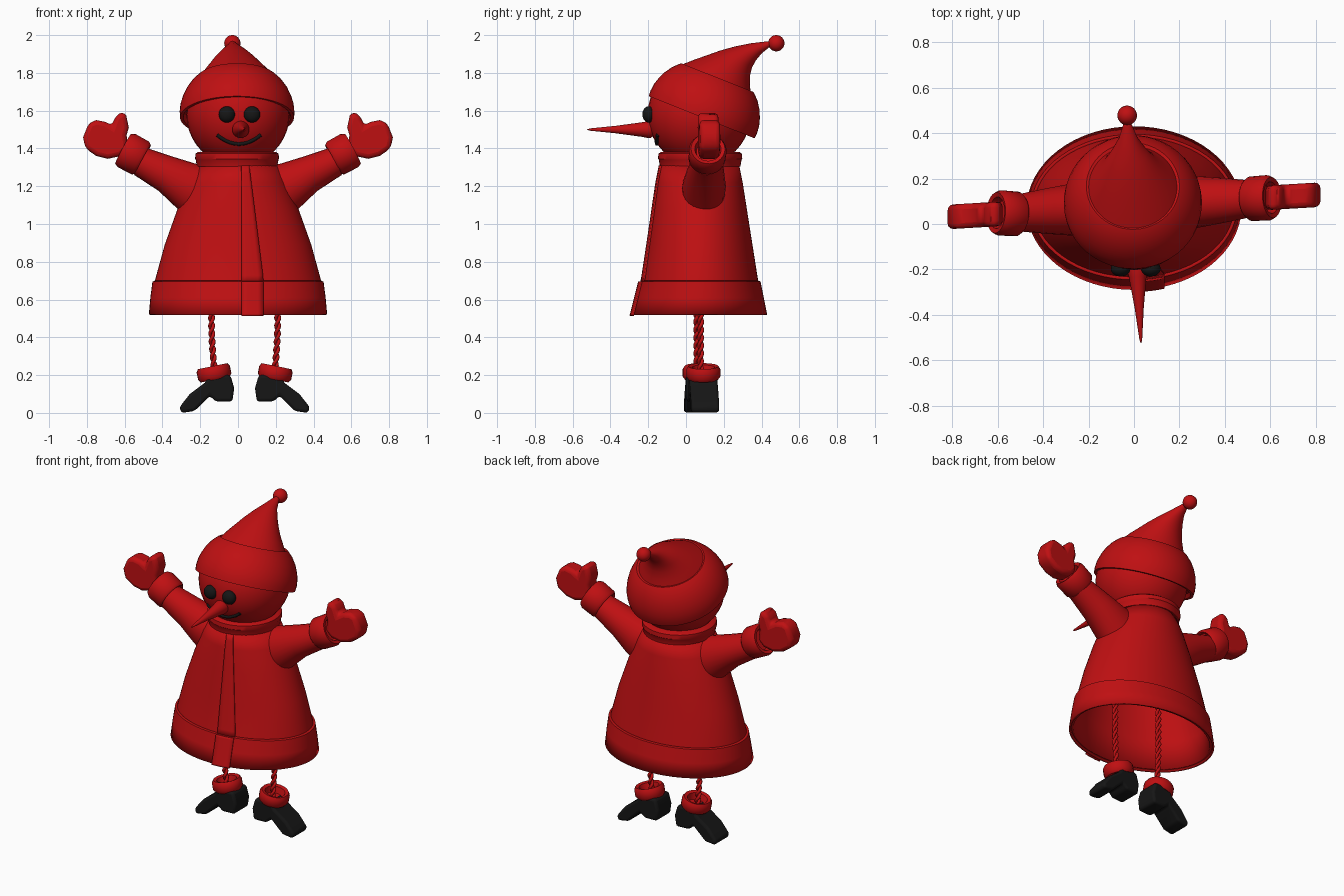
import bpy, bmesh
from math import sin, cos, pi, sqrt, radians
from mathutils import Vector as V

if "Cube" in bpy.data.objects:
    bpy.data.objects.remove(bpy.data.objects["Cube"], do_unlink=True)


def material(name, rgb):
    m = bpy.data.materials.new(name)
    m.use_nodes = True
    m.diffuse_color = (*rgb, 1)
    m.node_tree.nodes["Principled BSDF"].inputs["Base Color"].default_value = (*rgb, 1)
    return m


RED = material("red", (0.52, 0.005, 0.006))
BLACK = material("black", (0.008, 0.008, 0.008))


def finish(name, bm, mat, angle=40, bevel=0.0, solid=0.0):
    bmesh.ops.recalc_face_normals(bm, faces=bm.faces)
    me = bpy.data.meshes.new(name)
    bm.to_mesh(me)
    bm.free()
    me.materials.append(mat)
    ob = bpy.data.objects.new(name, me)
    bpy.context.collection.objects.link(ob)
    if solid:
        mod = ob.modifiers.new("thickness", 'SOLIDIFY')
        mod.thickness, mod.offset = solid, -1
    if bevel:
        mod = ob.modifiers.new("rounding", 'BEVEL')
        mod.width, mod.segments, mod.angle_limit = bevel, 3, radians(35)
    bpy.ops.object.select_all(action='DESELECT')
    ob.select_set(True)
    bpy.context.view_layer.objects.active = ob
    bpy.ops.object.shade_smooth_by_angle(angle=radians(angle))
    return ob


def loft(name, rings, mat, sides=48, caps=True, **kw):
    """Skin elliptical rings, each given as centre and two half-axis vectors."""
    bm = bmesh.new()
    loops = [[bm.verts.new(V(c) + V(u) * cos(2 * pi * i / sides) + V(v) * sin(2 * pi * i / sides))
              for i in range(sides)] for c, u, v in rings]
    for a, b in zip(loops, loops[1:]):
        for i in range(sides):
            j = (i + 1) % sides
            bm.faces.new((a[i], a[j], b[j], b[i]))
    if caps:
        bm.faces.new(loops[0])
        bm.faces.new(loops[-1])
    return finish(name, bm, mat, **kw)


def lathe(name, centre, axis, profile, mat, **kw):
    """Round part: profile of (height along axis, radius)."""
    n = V(axis).normalized()
    u = n.orthogonal().normalized()
    v = n.cross(u)
    return loft(name, [(V(centre) + n * h, u * r, v * r) for h, r in profile], mat, **kw)


def ball(name, centre, scale, mat):
    bm = bmesh.new()
    bmesh.ops.create_uvsphere(bm, u_segments=32, v_segments=20, radius=1)
    bmesh.ops.scale(bm, vec=scale, verts=bm.verts)
    bmesh.ops.translate(bm, vec=centre, verts=bm.verts)
    return finish(name, bm, mat)


def depth(x):
    """Limbs are turned slightly about the upright axis."""
    return 0.08 + 0.06 * x


def slab(name, outline, side, cx, thick, bevel, mat):
    bm = bmesh.new()
    xs = [(cx + side * p, z) for p, z in outline]
    front = [bm.verts.new((x, depth(x) - thick / 2, z)) for x, z in xs]
    back = [bm.verts.new((x, depth(x) + thick / 2, z)) for x, z in xs]
    bm.faces.new(front)
    bm.faces.new(back)
    for i in range(len(xs)):
        j = (i + 1) % len(xs)
        bm.faces.new((front[i], front[j], back[j], back[i]))
    return finish(name, bm, mat, angle=50, bevel=bevel)


def tube(name, paths, radius, mat):
    cu = bpy.data.curves.new(name, 'CURVE')
    cu.dimensions, cu.bevel_depth, cu.bevel_resolution = '3D', radius, 2
    cu.use_fill_caps = True
    for pts in paths:
        sp = cu.splines.new('POLY')
        sp.points.add(len(pts) - 1)
        for p, co in zip(sp.points, pts):
            p.co = (*co, 1)
    cu.materials.append(mat)
    ob = bpy.data.objects.new(name, cu)
    bpy.context.collection.objects.link(ob)


# Coat: rings of (height, half width, front y, back y)
COAT = [(0.53, 0.46, -0.275, 0.415), (0.70, 0.44, -0.232, 0.382), (0.89, 0.388, -0.203, 0.352),
        (1.08, 0.32, -0.175, 0.322), (1.22, 0.26, -0.155, 0.30), (1.32, 0.20, -0.135, 0.28)]
HEM = [(0.52, 0.472, -0.29, 0.43), (0.61, 0.464, -0.267, 0.412), (0.695, 0.453, -0.246, 0.395),
       (0.70, 0.44, -0.235, 0.384)]
COLLAR = [(1.30, 0.195, -0.12, 0.27), (1.305, 0.213, -0.138, 0.288), (1.34, 0.219, -0.144, 0.294),
          (1.345, 0.222, -0.148, 0.298), (1.372, 0.22, -0.146, 0.296), (1.382, 0.205, -0.132, 0.282)]


def flat_rings(rows, x=0.0):
    return [((x, (f + b) / 2, z), (w, 0, 0), (0, (b - f) / 2, 0)) for z, w, f, b in rows]


loft("coat", flat_rings(COAT), RED, sides=64, caps=False, solid=0.015)
loft("coat_hem", flat_rings(HEM), RED, sides=64, caps=False, solid=0.012)
loft("collar", flat_rings(COLLAR, -0.005), RED)


def coat_front(x, z, rows):
    lo, hi = next((p for p in zip(rows, rows[1:]) if z <= p[1][0]), rows[-2:])
    t = (z - lo[0]) / (hi[0] - lo[0])
    w, f, b = (p + (q - p) * t for p, q in zip(lo[1:], hi[1:]))
    return (f + b) / 2 - (b - f) / 2 * sqrt(1 - (x / w) ** 2)


# Overlapping front edge of the coat
def front_strip(name, rows, z0, z1):
    bm = bmesh.new()
    grid = []
    for i in range(17):
        z = z0 + (z1 - z0) * i / 16
        right = 0.06 + 0.075 * min(1, (1.31 - z) / 0.6)
        xs = [0.018 + (right - 0.018) * k / 4 for k in range(5)]
        grid.append([bm.verts.new((x, coat_front(x, z, rows) - 0.008, z)) for x in xs])
    for a, b in zip(grid, grid[1:]):
        for k in range(4):
            bm.faces.new((a[k], a[k + 1], b[k + 1], b[k]))
    finish(name, bm, RED, solid=0.009)


front_strip("coat_front_edge", COAT, 0.69, 1.31)
front_strip("hem_front_edge", HEM[:3], 0.515, 0.695)

# Head and face
HEAD, HEAD_R = V((0, 0.07, 1.58)), 0.273
ball("head", HEAD, (HEAD_R,) * 3, RED)
for name, x in (("right_eye", -0.059), ("left_eye", 0.074)):
    ball(name, (x, -0.197, 1.58), (0.043, 0.034, 0.043), BLACK)
lathe("nose", (0.013, -0.17, 1.5), (0.05, -1, 0),
      [(0, 0.03), (0.015, 0.044), (0.03, 0.045), (0.06, 0.039), (0.2, 0.02), (0.34, 0.006), (0.355, 0.001)],
      RED, sides=24)
smile = []
for i in range(25):
    t = i / 12 - 1
    x, z = 0.005 + 0.115 * t, 1.424 + 0.048 * t * t
    smile.append((x, HEAD.y - sqrt(HEAD_R ** 2 - x * x - (z - HEAD.z) ** 2), z))
tube("mouth", [smile], 0.01, BLACK)

# Hat: tilted cap, drooping point given by its front and back edges, bobble
lathe("hat_cap", (-0.005, 0.083, 1.565), (0, 0.37, 0.929),
      [(0.02, 0.27), (0, 0.285), (0, 0.302), (0.03, 0.304), (0.07, 0.3), (0.11, 0.288), (0.15, 0.27),
       (0.19, 0.243), (0.22, 0.213), (0.226, 0.205), (0.22, 0.19)], RED)
POINT = [(-0.02, 1.845, 0.343, 1.69, 0.197), (0.05, 1.872, 0.338, 1.74, 0.168), (0.11, 1.893, 0.34, 1.79, 0.137),
         (0.18, 1.918, 0.35, 1.83, 0.108), (0.26, 1.94, 0.37, 1.866, 0.076), (0.345, 1.957, 0.4, 1.903, 0.042),
         (0.44, 1.968, 0.45, 1.943, 0.016)]
loft("hat_point", [((-0.005 - 0.004 * i, (a + c) / 2, (b + d) / 2), (w, 0, 0), (0, (c - a) / 2, (d - b) / 2))
                   for i, (a, b, c, d, w) in enumerate(POINT)], RED)
ball("hat_bobble", (-0.03, 0.478, 1.957), (0.043,) * 3, RED)

# Arms and legs, both sides
MITTEN = [(0.58, 1.40), (0.59, 1.47), (0.578, 1.51), (0.592, 1.575), (0.61, 1.597), (0.65, 1.57), (0.668, 1.52),
          (0.70, 1.54), (0.75, 1.55), (0.79, 1.535), (0.82, 1.46), (0.808, 1.40), (0.75, 1.36), (0.69, 1.345),
          (0.62, 1.36)]
BOOT = [(0.345, 0.03), (0.335, 0), (0.265, 0.01), (0.185, 0.09), (0.152, 0.06), (0.065, 0.06), (0.055, 0.13),
        (0.075, 0.2), (0.19, 0.2), (0.21, 0.16), (0.29, 0.10)]
SLEEVE = [(0.10, 1.30, 0.22, 1.0, 0.115), (0.22, 1.318, 0.32, 1.08, 0.115), (0.35, 1.358, 0.42, 1.175, 0.1),
          (0.49, 1.405, 0.55, 1.26, 0.08)]
BOOT_CUFF = [(-0.03, 0.05), (-0.036, 0.078), (-0.02, 0.09), (0.02, 0.09), (0.036, 0.08), (0.03, 0.06), (-0.01, 0.05)]
SLEEVE_CUFF = [(-0.05, 0.075), (-0.06, 0.086), (-0.045, 0.098), (0.04, 0.1), (0.06, 0.09), (0.055, 0.07),
               (0.02, 0.06)]
MID = 0.035  # legs hang slightly off centre
for label, s in (("left", 1), ("right", -1)):
    loft(label + "_sleeve", [((s * (a + c) / 2, depth(s * (a + c) / 2), (b + d) / 2),
                              (s * (a - c) / 2, 0, (b - d) / 2), (0, w, 0)) for a, b, c, d, w in SLEEVE],
         RED, sides=24)
    lathe(label + "_sleeve_cuff", (s * 0.555, depth(s * 0.555), 1.37), (s * 0.88, 0.053, 0.47),
          SLEEVE_CUFF, RED, sides=24)
    slab(label + "_mitten", MITTEN, s, 0, 0.108, 0.025, RED)
    slab(label + "_boot", BOOT, s, MID, 0.148, 0.015, BLACK)
    x = MID + s * 0.162
    lathe(label + "_boot_cuff", (x, depth(x), 0.212), (s * 0.2, 0, 0.98), BOOT_CUFF, RED, sides=24)
    strands = []
    for phase in (0, pi):
        pts = []
        for i in range(240):
            z = 0.2 + 0.9 * i / 239
            a = phase + 75 * z
            cx = MID + s * (0.175 - 0.2 * max(0, 0.5 - z) ** 2)
            pts.append((cx + 0.009 * cos(a), depth(cx) - 0.015 + 0.009 * sin(a), z))
        strands.append(pts)
    tube(label + "_rope_leg", strands, 0.0095, RED)
